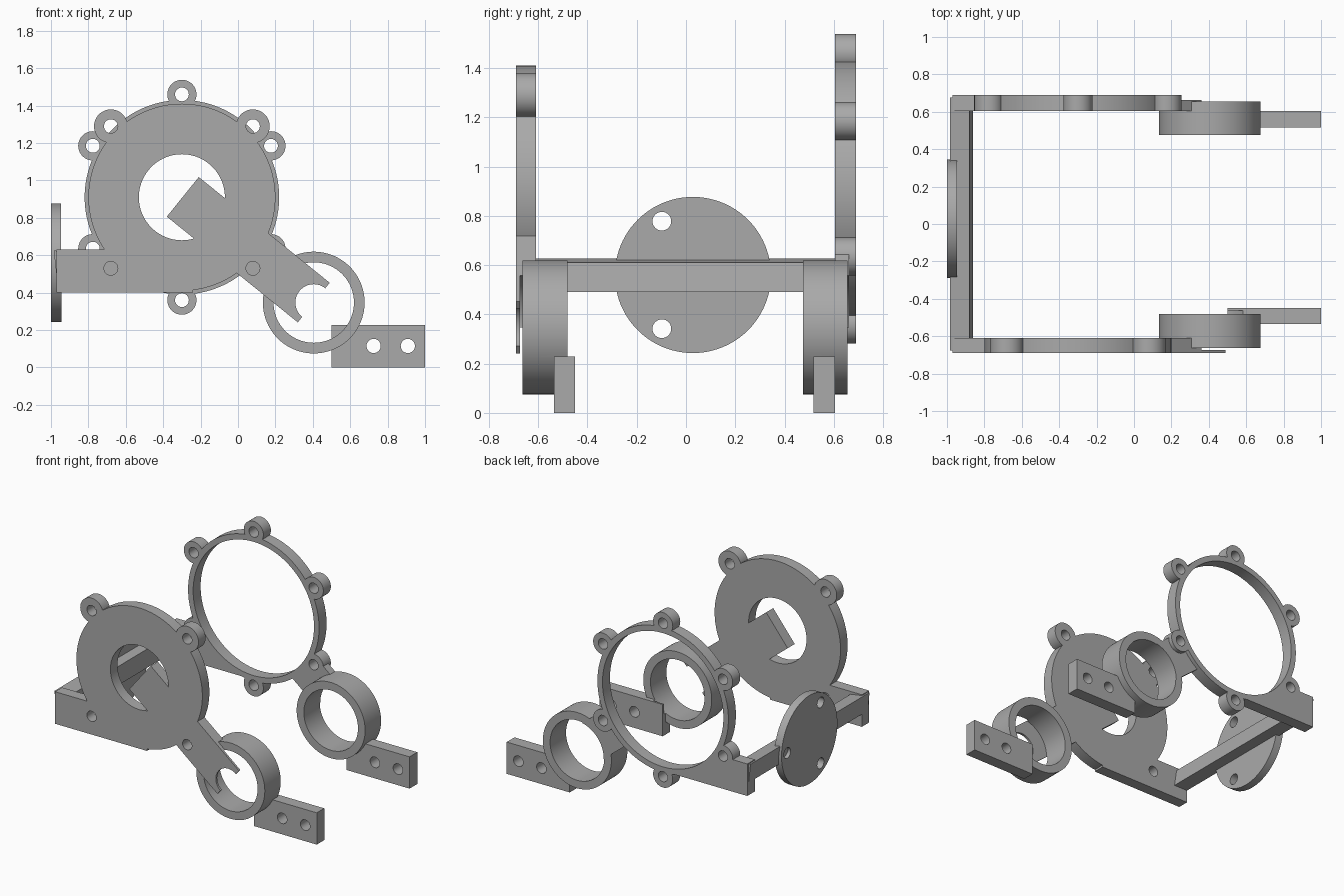
import bpy, bmesh, math
from mathutils import Matrix, Vector

cube = bpy.data.objects.get("Cube")
if cube:
    bpy.data.objects.remove(cube, do_unlink=True)

grey = bpy.data.materials.new("plain grey")
grey.use_nodes = True
grey.diffuse_color = (0.4, 0.4, 0.4, 1)
grey.node_tree.nodes["Principled BSDF"].inputs["Base Color"].default_value = grey.diffuse_color


def make(name, bm):
    bmesh.ops.recalc_face_normals(bm, faces=bm.faces)
    mesh = bpy.data.meshes.new(name)
    bm.to_mesh(mesh)
    bm.free()
    mesh.materials.append(grey)
    obj = bpy.data.objects.new(name, mesh)
    bpy.context.collection.objects.link(obj)
    return obj


def prism(name, profile, y0, y1):
    """Outline in x and z, extruded along y."""
    bm = bmesh.new()
    face = bm.faces.new([bm.verts.new((x, y0, z)) for x, z in profile])
    new = bmesh.ops.extrude_face_region(bm, geom=[face])["geom"]
    bmesh.ops.translate(bm, vec=(0, y1 - y0, 0),
                        verts=[v for v in new if isinstance(v, bmesh.types.BMVert)])
    return make(name, bm)


def block(name, x0, x1, y0, y1, z0, z1):
    return prism(name, [(x0, z0), (x1, z0), (x1, z1), (x0, z1)], y0, y1)


def cylinder(name, centre, r, a, b, axis="Y", n=96):
    """Round part between a and b along the axis."""
    bm = bmesh.new()
    bmesh.ops.create_cone(bm, cap_ends=True, segments=n, radius1=r, radius2=r, depth=b - a)
    u, v = centre
    if axis == "Y":
        m = Matrix.Translation((u, (a + b) / 2, v)) @ Matrix.Rotation(math.pi / 2, 4, "X")
    else:
        m = Matrix.Translation(((a + b) / 2, u, v)) @ Matrix.Rotation(math.pi / 2, 4, "Y")
    bmesh.ops.transform(bm, matrix=m, verts=bm.verts)
    return make(name, bm)


def combine(obj, others, operation):
    """Apply a boolean with each helper, then drop the helper."""
    for other in others:
        mod = obj.modifiers.new("cut", "BOOLEAN")
        mod.operation, mod.solver, mod.object = operation, "EXACT", other
        bpy.context.view_layer.objects.active = obj
        bpy.ops.object.modifier_apply(modifier=mod.name)
        bpy.data.objects.remove(other, do_unlink=True)
    return obj


def holes(points, r, a, b, axis="Y"):
    return [cylinder("hole", p, r, a, b, axis, 32) for p in points]


def around(centre, r, degrees):
    return [(centre[0] + r * math.cos(math.radians(d)),
             centre[1] + r * math.sin(math.radians(d))) for d in degrees]


HUB, EYE = (-0.3, 0.91), (0.405, 0.347)   # large and small ring centres
BORE = 0.215
along = Vector((0.778, -0.628))
across = Vector((0.628, 0.778)) * 0.136


def arm(name, length, y0, y1):
    """Slanted strip ending at the small ring centre."""
    end = Vector(EYE)
    start = end - along * length
    return prism(name, [start + across, end + across, end - across, start - across], y0, y1)


# Front plate: disc with window, foot bar, slanted arm and two lugs
F0, F1 = -0.69, -0.61
plate = cylinder("front_plate", HUB, 0.5, F0, F1, n=128)
combine(plate, holes([], 1, 0, 1) + [cylinder("window", HUB, 0.23, -0.8, -0.5)], "DIFFERENCE")
lugs = around(HUB, 0.537, (45, 135))
combine(plate, [block("foot", -0.97, -0.24, F0, F1, 0.4, 0.63), arm("arm", 0.9, F0, F1)]
        + [cylinder("lug", p, 0.09, F0, F1, n=48) for p in lugs], "UNION")
combine(plate, holes(around(HUB, 0.537, (45, 135, 225, 315)), 0.037, -0.8, -0.5)
        + [cylinder("bore", EYE, BORE, -0.674, -0.5),
           cylinder("notch", EYE, 0.098, -0.8, -0.5)], "DIFFERENCE")

# Back ring: six lugs, foot bar and short arm
B0, B1 = 0.605, 0.69
ring = cylinder("back_ring", HUB, 0.52, B0, B1, n=128)
lugs = around(HUB, 0.55, range(30, 390, 60))
combine(ring, [block("foot", -0.97, -0.3, B0, B1, 0.4, 0.63), arm("arm", 0.6, B0, 0.662)]
        + [cylinder("lug", p, 0.078, B0, B1, n=48) for p in lugs], "UNION")
combine(ring, [cylinder("opening", HUB, 0.48, 0.5, 0.8, n=128),
               cylinder("bore", EYE, BORE, 0.5, 0.8)]
        + holes(lugs, 0.037, 0.5, 0.8), "DIFFERENCE")

# Small rings, each with a drilled tab
parts = [plate, ring]
for side, y0, y1, t0, t1, c0, c1 in (("front", -0.663, -0.482, -0.535, -0.45, -0.8, -0.463),
                                     ("back", 0.475, 0.656, 0.517, 0.605, 0.4, 0.8)):
    eye = cylinder(side + "_small_ring", EYE, 0.272, y0, y1)
    combine(eye, [block("tab", 0.5, 1, t0, t1, 0, 0.228)], "UNION")
    combine(eye, [cylinder("bore", EYE, BORE, c0, c1)]
            + holes([(0.725, 0.115), (0.908, 0.115)], 0.038, t0 - 0.1, t1 + 0.1), "DIFFERENCE")
    parts.append(eye)

# Cross bar joining the two feet
parts.append(prism("cross_bar", [(-0.97, 0.49), (-0.862, 0.49), (-0.88, 0.61), (-0.985, 0.626)],
                   -0.675, 0.675))

# Side disc with three holes
DISC = (0.028, 0.56)
disc = cylinder("side_disc", DISC, 0.317, -1, -0.945, "X")
combine(disc, holes(around(DISC, 0.252, (0, 120, 240)), 0.038, -1.1, -0.9, "X"), "DIFFERENCE")
parts.append(disc)

for obj in parts:
    bpy.ops.object.select_all(action="DESELECT")
    obj.select_set(True)
    bpy.context.view_layer.objects.active = obj
    bpy.ops.object.shade_smooth_by_angle(angle=math.radians(30))
